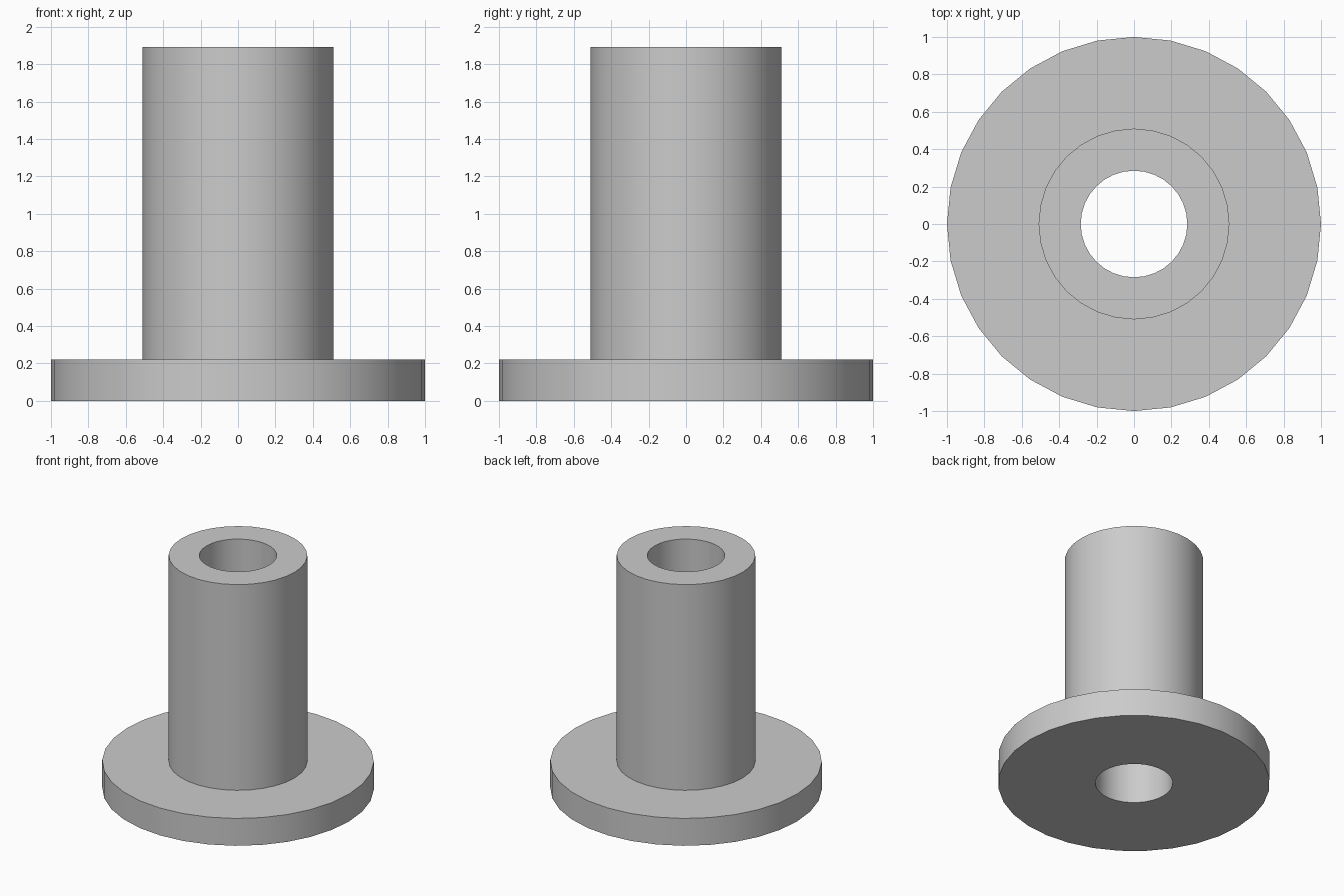
import bpy
import bmesh
import math

default = bpy.data.objects.get("Cube")
if default:
    bpy.data.objects.remove(default, do_unlink=True)

SEGMENTS = 32
FLANGE_RADIUS, TUBE_RADIUS, BORE_RADIUS = 1.0, 0.51, 0.285
FLANGE_TOP, TUBE_TOP = 0.222, 1.893

# Plain grey material
grey = bpy.data.materials.new("grey")
grey.use_nodes = True
colour = (0.6, 0.6, 0.6, 1.0)
grey.diffuse_color = colour
grey.node_tree.nodes["Principled BSDF"].inputs["Base Color"].default_value = colour

# Flanged bushing: closed half-section turned about the z axis
section = [
    (BORE_RADIUS, 0), (FLANGE_RADIUS, 0), (FLANGE_RADIUS, FLANGE_TOP),
    (TUBE_RADIUS, FLANGE_TOP), (TUBE_RADIUS, TUBE_TOP), (BORE_RADIUS, TUBE_TOP),
]
bm = bmesh.new()
verts = [bm.verts.new((r, 0, z)) for r, z in section]
edges = [bm.edges.new((v, verts[(i + 1) % len(verts)])) for i, v in enumerate(verts)]
bmesh.ops.spin(bm, geom=verts + edges, cent=(0, 0, 0), axis=(0, 0, 1),
               angle=math.tau, steps=SEGMENTS, use_merge=False)
bmesh.ops.remove_doubles(bm, verts=bm.verts[:], dist=0.0001)
bmesh.ops.recalc_face_normals(bm, faces=bm.faces[:])

mesh = bpy.data.meshes.new("flanged_bushing")
bm.to_mesh(mesh)
bm.free()
mesh.materials.append(grey)
bushing = bpy.data.objects.new("flanged_bushing", mesh)
bpy.context.collection.objects.link(bushing)

# Smooth walls with crisp rims
bpy.ops.object.select_all(action='DESELECT')
bushing.select_set(True)
bpy.context.view_layer.objects.active = bushing
bpy.ops.object.shade_smooth_by_angle(angle=math.radians(30))
